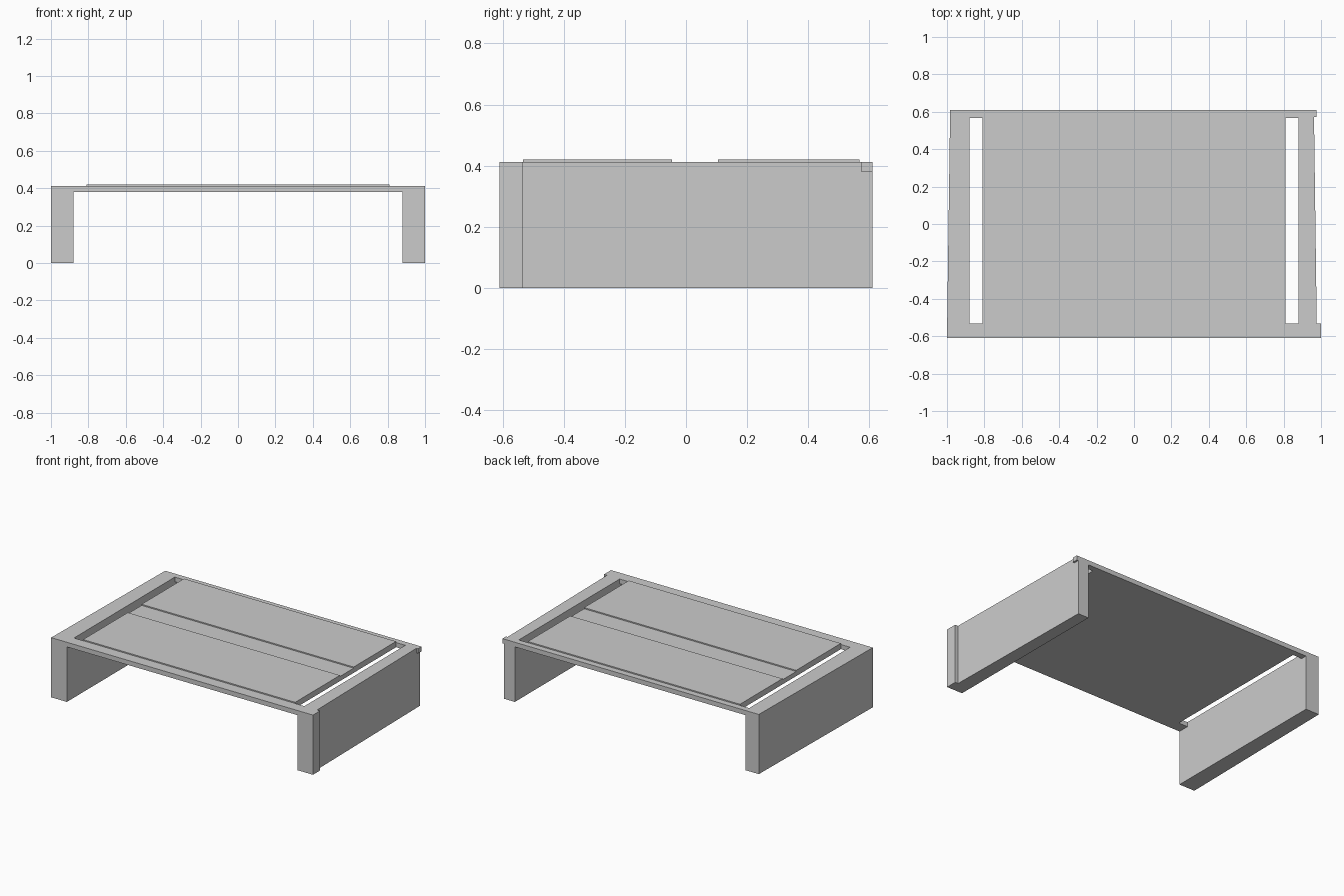
import bpy, bmesh

if "Cube" in bpy.data.objects:
    bpy.data.objects.remove(bpy.data.objects["Cube"])

LEG_H, TOP_LOW, TOP = 0.412, 0.38, 0.412
FRONT, BACK = -0.61, 0.61          # outer depth
GAP_F, GAP_B = -0.533, 0.568       # inner edges of the two rails
LEG_IN, PANEL = 0.88, 0.81         # inner leg face, panel half width


def prism(name, outline, z0, z1):
    """Extrude a flat xy outline from z0 to z1."""
    bm = bmesh.new()
    face = bm.faces.new([bm.verts.new((x, y, z0)) for x, y in outline])
    ext = bmesh.ops.extrude_face_region(bm, geom=[face])
    for v in ext["geom"]:
        if isinstance(v, bmesh.types.BMVert):
            v.co.z = z1
    bmesh.ops.recalc_face_normals(bm, faces=bm.faces[:])
    mesh = bpy.data.meshes.new(name)
    bm.to_mesh(mesh)
    bm.free()
    ob = bpy.data.objects.new(name, mesh)
    bpy.context.collection.objects.link(ob)
    return ob


def slab(name, x0, x1, y0, y1, z0, z1):
    return prism(name, [(x0, y0), (x1, y0), (x1, y1), (x0, y1)], z0, z1)


# Side legs, slightly tapered towards the back; the right one has a front post
prism("left_leg", [(-1.0, FRONT), (-LEG_IN, FRONT), (-LEG_IN, BACK), (-0.983, BACK)], 0, LEG_H)
prism("right_leg", [(LEG_IN, FRONT), (1.0, FRONT), (1.0, GAP_F), (0.977, GAP_F),
                    (0.962, BACK), (LEG_IN, BACK)], 0, LEG_H)

# Table top: both rails and the centre board as one I-shaped plate
prism("table_top", [(-LEG_IN, FRONT), (LEG_IN, FRONT), (LEG_IN, GAP_F), (PANEL, GAP_F),
                    (PANEL, GAP_B), (LEG_IN, GAP_B), (LEG_IN, BACK), (-LEG_IN, BACK),
                    (-LEG_IN, GAP_B), (-PANEL, GAP_B), (-PANEL, GAP_F), (-LEG_IN, GAP_F)],
      TOP_LOW, TOP)

# End of the back rail poking through the right leg
slab("back_rail_end", 0.96, 0.975, 0.572, BACK, TOP_LOW, TOP)

# Thin raised boards on the top
for name, y0, y1 in (("front_board", GAP_F, -0.045), ("back_board", 0.105, GAP_B)):
    slab(name, -PANEL, PANEL, y0, y1, TOP, 0.42)
